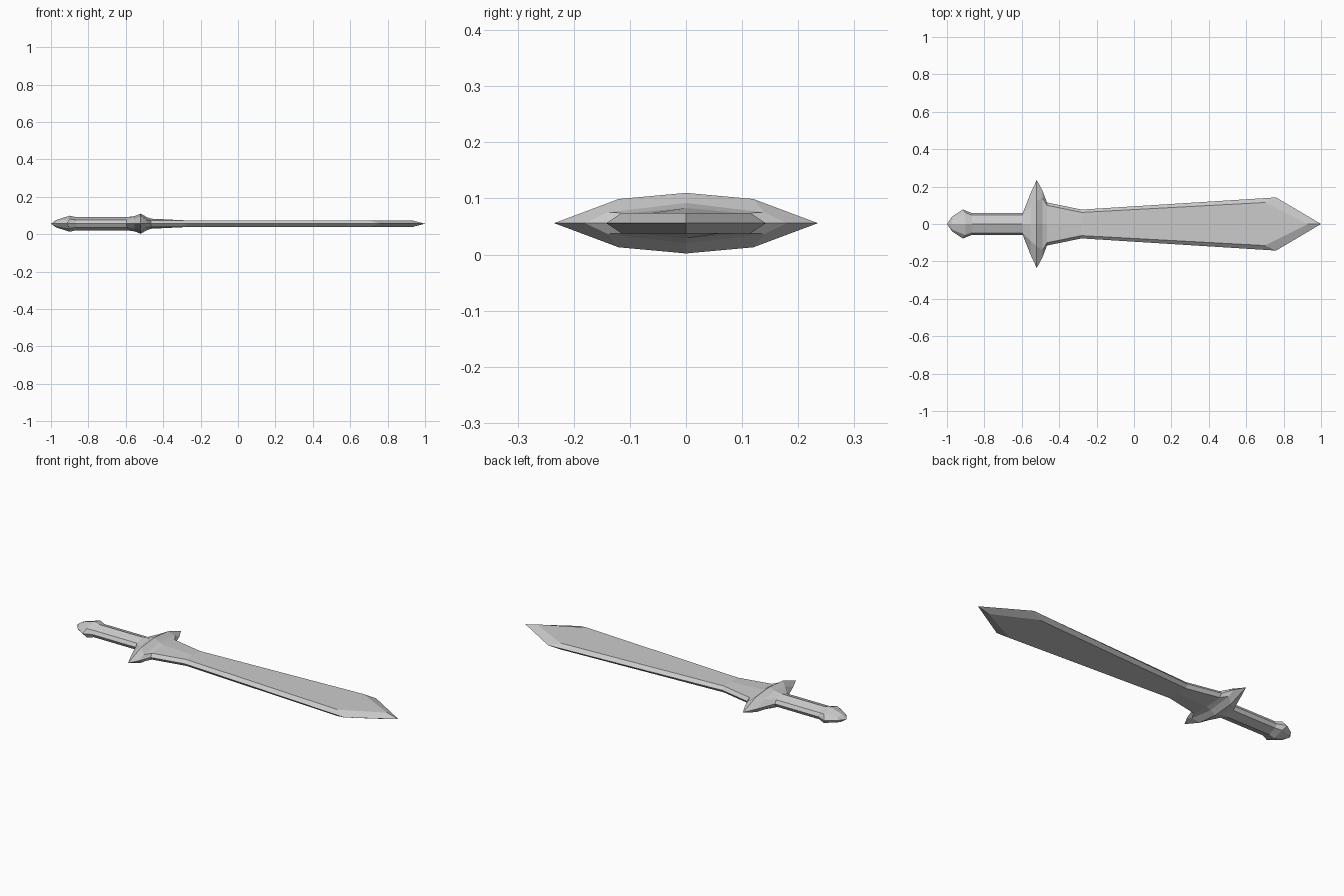
import bpy
import bmesh

cube = bpy.data.objects.get("Cube")
if cube:
    bpy.data.objects.remove(cube, do_unlink=True)

MID = 0.056  # height of the sword's centre plane

steel = bpy.data.materials.new("light_grey")
steel.use_nodes = True
GREY = (0.6, 0.6, 0.6, 1)
steel.diffuse_color = GREY
steel.node_tree.nodes["Principled BSDF"].inputs["Base Color"].default_value = GREY


def ring(x, edge, shoulder, height, ridge, x_shoulder=None, x_ridge=None):
    """Eight-point section: sharp side edges, shoulders and a central ridge."""
    xs = x if x_shoulder is None else x_shoulder
    xr = xs if x_ridge is None else x_ridge
    return [(x, edge, MID), (xs, shoulder, MID + height), (xr, 0, MID + ridge),
            (xs, -shoulder, MID + height), (x, -edge, MID),
            (xs, -shoulder, MID - height), (xr, 0, MID - ridge),
            (xs, shoulder, MID - height)]


def loft(name, rings):
    """Skin neighbouring sections, collapsing any that end in a point."""
    bm = bmesh.new()
    loops = [[bm.verts.new(p) for p in r] for r in rings]
    for a, b in zip(loops, loops[1:]):
        for i in range(8):
            j = (i + 1) % 8
            bm.faces.new((a[i], a[j], b[j], b[i]))
    bmesh.ops.remove_doubles(bm, verts=bm.verts, dist=0.0005)
    mesh = bpy.data.meshes.new(name)
    bm.to_mesh(mesh)
    bm.free()
    mesh.materials.append(steel)
    obj = bpy.data.objects.new(name, mesh)
    bpy.context.collection.objects.link(obj)
    return obj


# Sections shared where two parts meet
grip_back = ring(-0.865, 0.058, 0.047, 0.019, 0.035)
grip_front = ring(-0.595, 0.058, 0.047, 0.019, 0.035)
blade_root = ring(-0.465, 0.115, 0.1, 0.018, 0.027)

# Pommel
loft("pommel", [
    ring(-1.0, 0, 0, 0, 0),
    ring(-0.972, 0.04, 0.03, 0.013, 0.02),
    ring(-0.915, 0.078, 0.06, 0.025, 0.043, -0.9),
    grip_back])

# Grip
loft("grip", [grip_back, grip_front])

# Crossguard
loft("crossguard", [
    grip_front,
    ring(-0.553, 0.165, 0.09, 0.03, 0.041),
    ring(-0.52, 0.235, 0.12, 0.043, 0.054),
    ring(-0.49, 0.18, 0.14, 0.019, 0.036),
    blade_root])

# Blade with bevelled edges and a pointed tip
loft("blade", [
    blade_root,
    ring(-0.28, 0.077, 0.062, 0.018, 0.018),
    ring(0.76, 0.142, 0.115, 0.018, 0.018, 0.7),
    ring(1.0, 0, 0, 0.018, 0.018, 0.93)])
